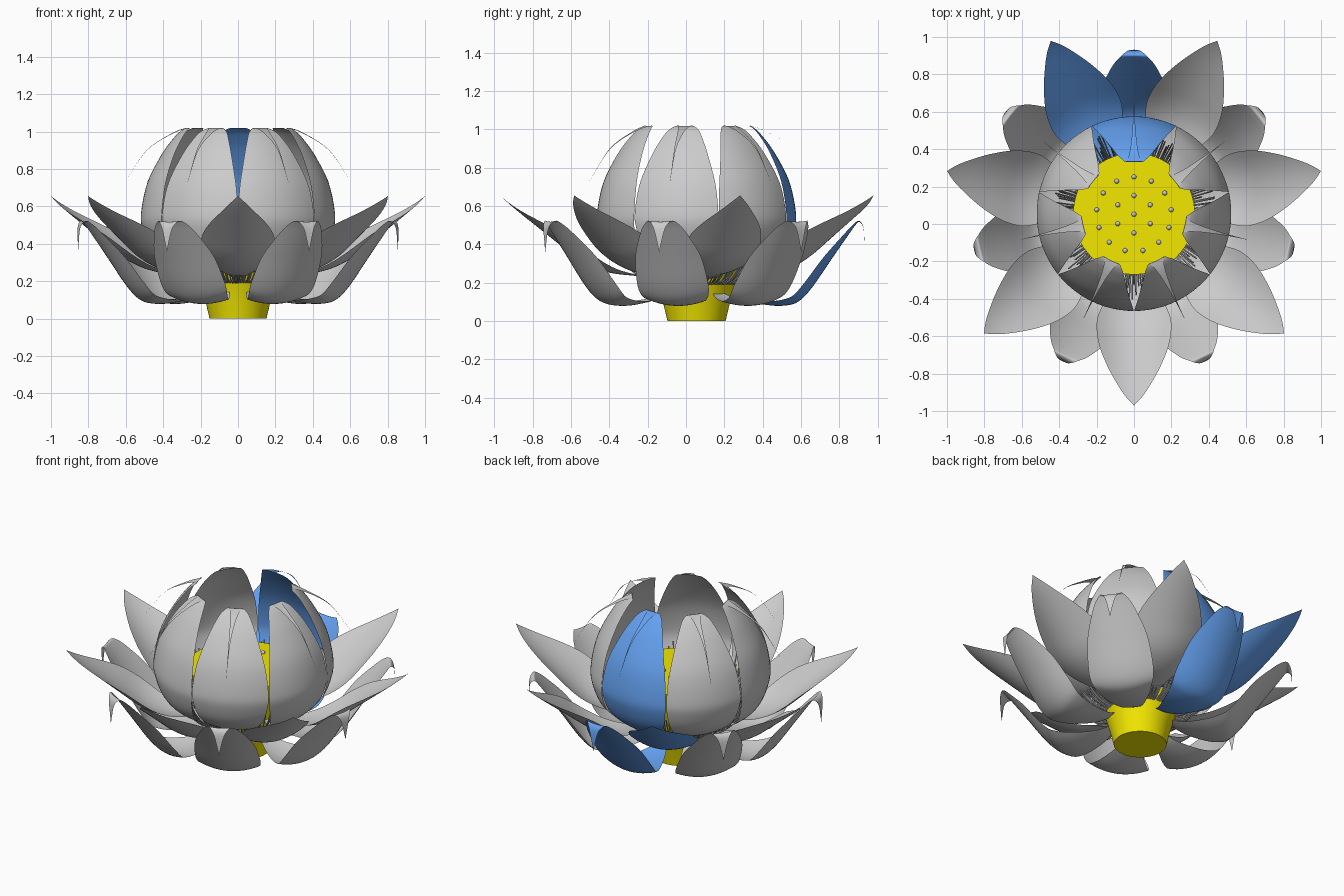
import bpy, bmesh, math, random
from mathutils import Vector

if "Cube" in bpy.data.objects:
    bpy.data.objects.remove(bpy.data.objects["Cube"])

random.seed(3)
CY = 0.055          # flower axis sits slightly behind the origin
N = 7               # petals per layer
STEP = 2 * math.pi / N


def material(name, rgb):
    m = bpy.data.materials.new(name)
    m.diffuse_color = (*rgb, 1)
    m.use_nodes = True
    m.node_tree.nodes["Principled BSDF"].inputs["Base Color"].default_value = m.diffuse_color
    return m


yellow = material("yellow", (0.9, 0.8, 0.0))
blue = material("blue", (0.13, 0.36, 0.88))


def add_object(name, bm, mat=None):
    me = bpy.data.meshes.new(name)
    bm.to_mesh(me)
    bm.free()
    me.shade_smooth()
    ob = bpy.data.objects.new(name, me)
    bpy.context.collection.objects.link(ob)
    if mat:
        me.materials.append(mat)
    return ob


def spline(pts, sub=5):
    """Smooth curve through the control points."""
    p = [Vector(q) for q in pts]
    p = [2 * p[0] - p[1]] + p + [2 * p[-1] - p[-2]]
    out = []
    for i in range(1, len(p) - 2):
        a, b, c, d = p[i - 1:i + 3]
        for j in range(sub):
            t = j / sub
            out.append(0.5 * (2 * b + (c - a) * t + (2 * a - 5 * b + 4 * c - d) * t * t
                              + (3 * b - a - 3 * c + d) * t ** 3))
    out.append(p[-2])
    return out


def petal(name, profile, cup, angle, mat=None, across=12):
    """Profile of (radius, height, half width), cupped across its width."""
    path = spline(profile)
    ca, sa = math.cos(angle), math.sin(angle)
    bm = bmesh.new()
    rows = []
    for i, q in enumerate(path):
        t = path[min(i + 1, len(path) - 1)] - path[max(i - 1, 0)]
        t = Vector((t.x, t.y)).normalized()
        w = max(q.z, 0.0008)
        row = []
        for j in range(across + 1):
            s = (2 * j / across - 1) * w
            r = q.x - t.y * cup * s * s
            z = q.y + t.x * cup * s * s
            row.append(bm.verts.new((r * ca - s * sa, CY + r * sa + s * ca, z)))
        rows.append(row)
    for a, b in zip(rows, rows[1:]):
        for j in range(across):
            bm.faces.new((a[j], b[j], b[j + 1], a[j + 1]))
    bmesh.ops.reverse_faces(bm, faces=bm.faces[:])
    return add_object(name, bm, mat)


# Petal layers: upright cup, pointed spreading ring, low ring with curled tips
inner = [(.22, .27, .04), (.35, .28, .12), (.46, .36, .185), (.512, .48, .218),
         (.517, .58, .223), (.48, .74, .2), (.40, .89, .145), (.335, .975, .1),
         (.3, 1.008, .072), (.28, 1.018, .04), (.36, .99, .018), (.5, .9, .005),
         (.62, .73, 0)]
outer = [(.20, .22, .03), (.32, .235, .07), (.445, .25, .14), (.55, .285, .185),
         (.635, .335, .2), (.73, .41, .188), (.83, .49, .145), (.93, .57, .082),
         (.985, .617, .04), (1.025, .655, 0)]
lower = [(.17, .15, .03), (.25, .11, .07), (.37, .083, .125), (.46, .08, .16),
         (.53, .1, .18), (.6, .17, .19), (.7, .315, .175), (.79, .445, .125),
         (.83, .5, .09), (.85, .517, .06), (.872, .48, .03), (.877, .36, 0)]
for k in range(N):
    back = math.pi / 2 + k * STEP
    petal(f"inner_petal_{k}", inner, 1.0, back, blue if k == 0 else None)
    petal(f"lower_petal_{k}", lower, 1.3, back, blue if k == 0 else None)
    petal(f"outer_petal_{k}", outer, 1.6, back + STEP / 2, blue if k == 0 else None)

# Seed pod in the middle
bm = bmesh.new()
prof = [(0, 0), (.152, 0), (.172, .085), (.205, .2), (.325, .53), (0, .53)]
vs = [bm.verts.new((r, CY, z)) for r, z in prof]
es = [bm.edges.new(e) for e in zip(vs, vs[1:])]
bmesh.ops.spin(bm, geom=vs + es, cent=(0, CY, 0), axis=(0, 0, 1),
               angle=2 * math.pi, steps=64)
bmesh.ops.remove_doubles(bm, verts=bm.verts[:], dist=1e-4)
bmesh.ops.recalc_face_normals(bm, faces=bm.faces[:])
pod = add_object("seed_pod", bm, yellow)
bpy.context.view_layer.objects.active = pod
pod.select_set(True)
bpy.ops.object.shade_smooth_by_angle(angle=math.radians(30))

# Seeds: one in the centre, rings of six and thirteen
bm = bmesh.new()
for count, rad in ((1, 0), (6, .1), (13, .2)):
    for i in range(count):
        a = math.pi / 2 + 2 * math.pi * i / count
        r = bmesh.ops.create_uvsphere(bm, u_segments=12, v_segments=8, radius=.013)
        bmesh.ops.translate(bm, verts=r["verts"],
                            vec=(rad * math.cos(a), CY - .003 + rad * math.sin(a), .533))
add_object("seeds", bm)

# Stamens: thin filaments curving up around the pod
cu = bpy.data.curves.new("stamens", "CURVE")
cu.dimensions = "3D"
cu.bevel_depth = .004
cu.bevel_resolution = 1
COUNT = 200
for i in range(COUNT):
    a = 2 * math.pi * i / COUNT + random.uniform(-.02, .02)
    d = random.uniform(-.06, .03)
    zt = random.uniform(.4, .52)
    path = spline([(.19, .19, 0), (.28, .22 - d / 4, 0), (.37 + d / 2, .32, 0),
                   (.43 + d, zt, 0)], 4)
    sp = cu.splines.new("POLY")
    sp.points.add(len(path) - 1)
    for pt, q in zip(sp.points, path):
        pt.co = (q.x * math.cos(a), CY + q.x * math.sin(a), q.y, 1)
bpy.context.collection.objects.link(bpy.data.objects.new("stamens", cu))
